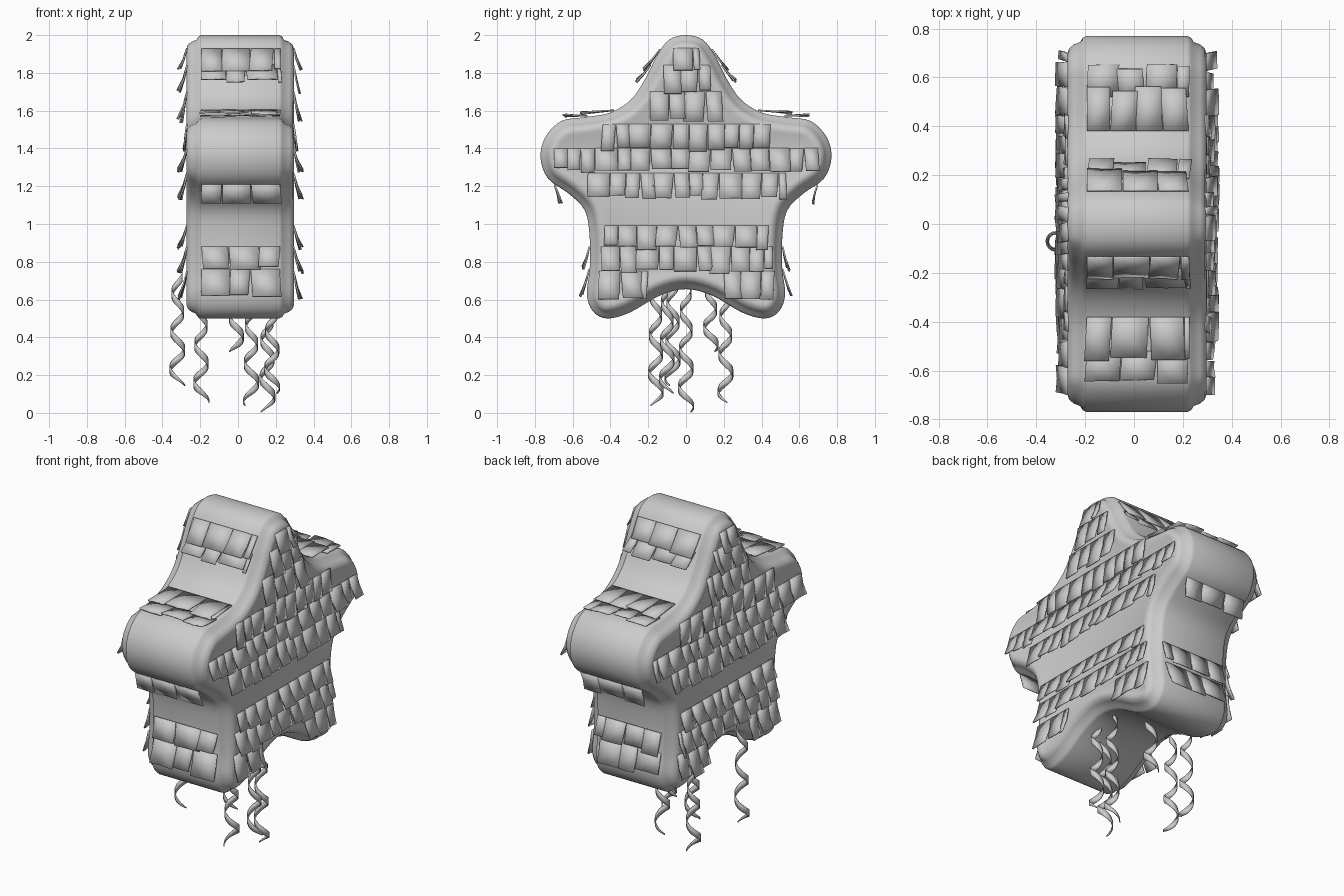
import bpy, bmesh, math, random
from mathutils import Vector

if "Cube" in bpy.data.objects:
    bpy.data.objects.remove(bpy.data.objects["Cube"])

random.seed(4)
X0 = 0.012  # middle of the body across x

paper = bpy.data.materials.new("grey_paper")
paper.diffuse_color = (0.6, 0.6, 0.6, 1)
paper.use_nodes = True
paper.node_tree.nodes["Principled BSDF"].inputs["Base Color"].default_value = paper.diffuse_color


def finish(name, bm, thickness=0, angle=35):
    mesh = bpy.data.meshes.new(name)
    bm.to_mesh(mesh)
    bm.free()
    ob = bpy.data.objects.new(name, mesh)
    bpy.context.collection.objects.link(ob)
    mesh.materials.append(paper)
    bpy.ops.object.select_all(action='DESELECT')
    ob.select_set(True)
    bpy.context.view_layer.objects.active = ob
    bpy.ops.object.shade_smooth_by_angle(angle=math.radians(angle))
    if thickness:
        mod = ob.modifiers.new("thickness", 'SOLIDIFY')
        mod.thickness = thickness
        mod.offset = 0
    return ob


# Star outline (y, z): half profile, mirrored and smoothed
half = [(0, 2.0), (0.09, 1.975), (0.155, 1.89), (0.215, 1.77), (0.29, 1.66), (0.40, 1.59),
        (0.54, 1.565), (0.66, 1.545), (0.745, 1.46), (0.77, 1.35), (0.73, 1.24),
        (0.62, 1.16), (0.535, 1.07), (0.51, 0.93), (0.51, 0.76), (0.525, 0.63),
        (0.495, 0.54), (0.42, 0.50), (0.30, 0.53), (0.14, 0.62), (0, 0.655)]
ctrl = [Vector(p) for p in half + [(-y, z) for y, z in half[-2:0:-1]]]


def smooth_loop(pts, steps=4):
    out, n = [], len(pts)
    for i in range(n):
        a, b, c, d = (pts[(i + k) % n] for k in (-1, 0, 1, 2))
        for s in range(steps):
            t = s / steps
            out.append(0.5 * (2 * b + (c - a) * t + (2 * a - 5 * b + 4 * c - d) * t * t
                              + (3 * b - a - 3 * c + d) * t ** 3))
    return out


outline = smooth_loop(ctrl)
N = len(outline)
normals = []
for i in range(N):
    t = (outline[(i + 1) % N] - outline[i - 1]).normalized()
    normals.append(Vector((-t.y, t.x)))  # outward for clockwise travel

# Body: sections across x, each the star outline pulled inwards
rim = [(0.205, 0.0), (0.222, 0.008), (0.232, 0.025), (0.258, 0.035), (0.278, 0.052),
       (0.285, 0.075), (0.280, 0.088)]
sections = [(-x, i) for x, i in reversed(rim)] + rim
bm = bmesh.new()
rings = []
for x, inset in sections:
    rings.append([bm.verts.new((X0 + x, *(p - n * inset))) for p, n in zip(outline, normals)])
for r0, r1 in zip(rings, rings[1:]):
    for i in range(N):
        j = (i + 1) % N
        bm.faces.new((r0[i], r0[j], r1[j], r1[i]))
bm.faces.new(rings[0])
bm.faces.new(rings[-1])
bmesh.ops.recalc_face_normals(bm, faces=bm.faces)
finish("star_body", bm, angle=40)


# Row of torn paper tabs, attached at the top and flaring out at the bottom
def fringe(bm, start, across, length, down, height, out, flare, width=0.095):
    start, across, down, out = map(Vector, (start, across, down, out))
    s = 0
    while s < length - 0.02:
        w = min(width * random.uniform(0.7, 1.3), length - s)
        drop = height * random.uniform(0.88, 1.1)
        lift = flare * random.uniform(0.6, 1.15)
        skew = random.uniform(-0.012, 0.012)
        grid = []
        for t, o in ((0, 0.002), (0.5, 0.3 * lift + 0.004), (1, lift)):
            grid.append([bm.verts.new(start + across * (s + u * w * 0.97 + skew * t)
                                      + down * drop * t
                                      + out * (o + random.uniform(0, 0.008) * t))
                         for u in (0, 0.5, 1)])
        for a, b in zip(grid, grid[1:]):
            for k in range(2):
                bm.faces.new((a[k], a[k + 1], b[k + 1], b[k]))
        s += w


# Side rows: top z, height, y from, y to
side_rows = [(1.93, 0.12, -0.07, 0.07), (1.84, 0.14, -0.12, 0.13), (1.70, 0.15, -0.19, 0.19),
             (1.53, 0.14, -0.44, 0.45), (1.40, 0.115, -0.70, 0.70), (1.27, 0.13, -0.52, 0.53),
             (0.99, 0.115, -0.43, 0.44), (0.88, 0.13, -0.45, 0.46),
             (0.75, 0.15, -0.46, -0.20), (0.75, 0.15, 0.20, 0.47)]
for side, label in ((-1, "left"), (1, "right")):
    bm = bmesh.new()
    for z, h, y0, y1 in side_rows:
        flare = 0.014 if z == 1.53 else 0.04
        fringe(bm, (X0 + side * 0.281, y0, z), (0, 1, 0), y1 - y0, (0, 0, -1), h,
               (side, 0, 0), flare)
    finish(label + "_side_fringe", bm, 0.008, 25)

# Rows wrapped on the star's edge: start (y, z), end (y, z), flare
edge_rows = [((0.135, 1.925), (0.20, 1.80), 0.025), ((0.185, 1.84), (0.235, 1.74), 0.03),
             ((0.38, 1.60), (0.55, 1.567), 0.02), ((0.52, 1.572), (0.64, 1.553), 0.02),
             ((0.695, 1.21), (0.64, 1.13), 0.035), ((0.51, 0.88), (0.51, 0.76), 0.03),
             ((0.51, 0.76), (0.525, 0.63), 0.028)]
for side, label in ((-1, "front"), (1, "back")):
    bm = bmesh.new()
    for (ya, za), (yb, zb), flare in edge_rows:
        d = Vector((0, side * (yb - ya), zb - za))
        h = d.length
        d.normalize()
        out = Vector((0, -side * (zb - za), abs(yb - ya) * (1 if za > 1.3 else -1))).normalized()
        fringe(bm, (X0 - 0.205, side * ya, za), (1, 0, 0), 0.42, d, h, out, flare, 0.13)
    finish(label + "_edge_fringe", bm, 0.008, 25)

# Curled paper streamers: x, y, top z, bottom z, phase
streamers = [(-0.32, -0.07, 0.74, 0.14, 0.5), (-0.195, 0.21, 0.62, 0.05, 2.0),
             (0.07, -0.16, 0.66, 0.035, 4.0), (0.155, 0.0, 0.68, 0.0, 1.0),
             (0.18, -0.10, 0.66, 0.10, 3.0), (-0.01, 0.13, 0.66, 0.32, 5.0)]
for k, (x, y, top, bottom, phase) in enumerate(streamers):
    bm = bmesh.new()
    length = top - bottom
    steps = int(length * 75)
    prev = None
    for i in range(steps + 1):
        t = i / steps
        a = phase + t * length / 0.21 * 2 * math.pi
        r = 0.028 + 0.014 * t
        w = 0.022 * min(1, (1 - t) * 6 + 0.15)
        zc = top - 0.022 - t * (length - 0.0265)
        c = Vector((x + r * math.cos(a), y + r * math.sin(a), zc))
        pair = [bm.verts.new(c + Vector((0, 0, s * w))) for s in (1, -1)]
        if prev:
            bm.faces.new((prev[0], pair[0], pair[1], prev[1]))
        prev = pair
    finish("streamer_%d" % (k + 1), bm, 0.005, 50)
